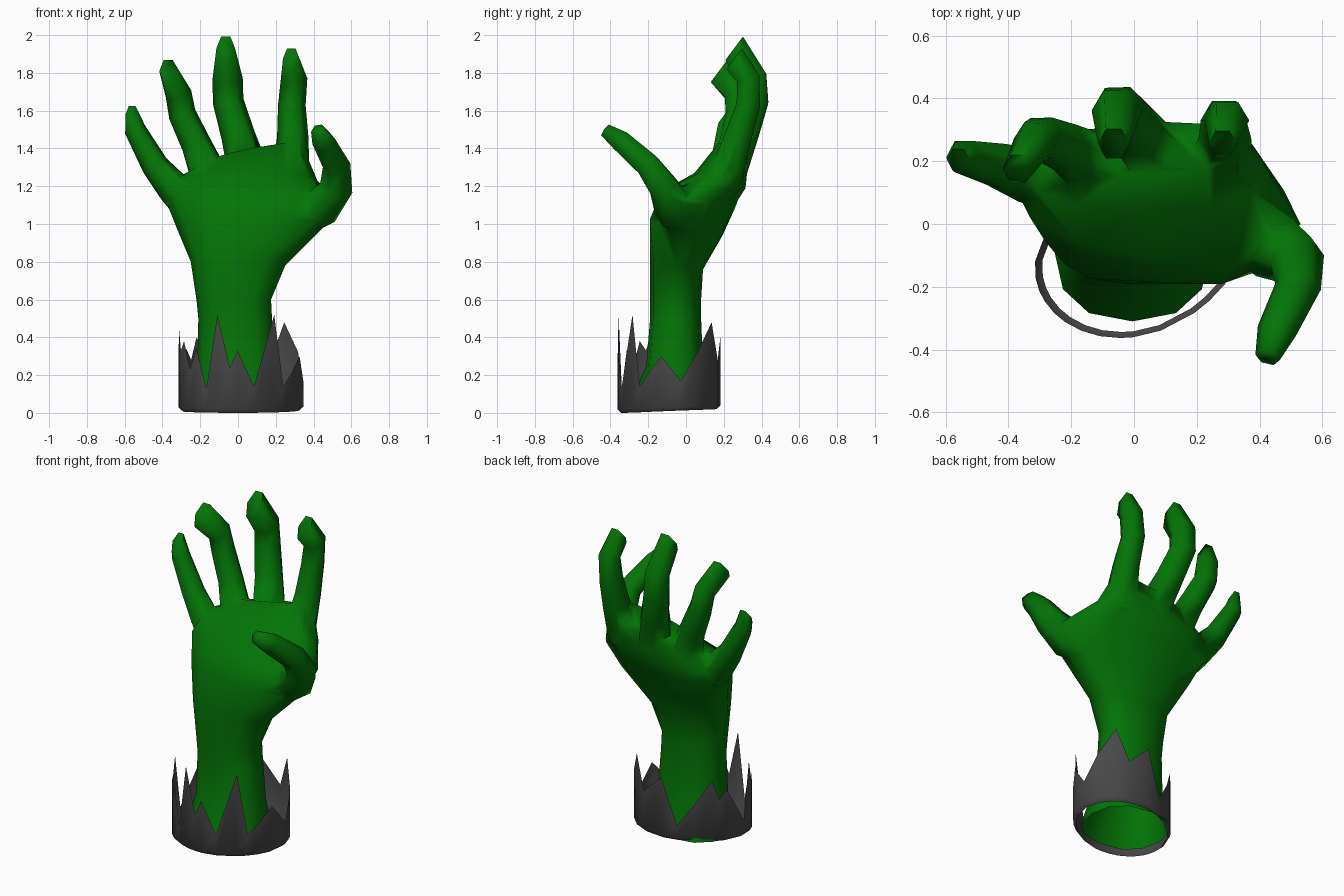
import bpy, bmesh
from math import cos, sin, pi, radians
from mathutils import Vector

cube = bpy.data.objects.get("Cube")
if cube:
    bpy.data.objects.remove(cube)


def material(name, rgb):
    m = bpy.data.materials.new(name)
    m.use_nodes = True
    col = (*rgb, 1)
    m.diffuse_color = col
    m.node_tree.nodes["Principled BSDF"].inputs["Base Color"].default_value = col
    return m


green = material("green skin", (0.001, 0.175, 0.002))
grey = material("dark grey cloth", (0.065, 0.065, 0.065))


def add_object(name, bm, mat):
    me = bpy.data.meshes.new(name)
    bm.to_mesh(me)
    bm.free()
    ob = bpy.data.objects.new(name, me)
    bpy.context.collection.objects.link(ob)
    me.materials.append(mat)
    return ob


def loft(name, rings, mat):
    """Closed skin over a list of equal point rings."""
    bm = bmesh.new()
    loops = [[bm.verts.new(p) for p in ring] for ring in rings]
    n = len(loops[0])
    for a, b in zip(loops, loops[1:]):
        for i in range(n):
            j = (i + 1) % n
            bm.faces.new((a[i], a[j], b[j], b[i]))
    bm.faces.new(loops[0][::-1])
    bm.faces.new(loops[-1])
    bmesh.ops.recalc_face_normals(bm, faces=bm.faces)
    return add_object(name, bm, mat)


def oval(centre, u, v, n, power=1.0):
    """Ring of points around centre with half axes u and v."""
    pts = []
    for k in range(n):
        c, s = cos(2 * pi * k / n), sin(2 * pi * k / n)
        c = abs(c) ** power * (1 if c > 0 else -1)
        s = abs(s) ** power * (1 if s > 0 else -1)
        pts.append(centre + u * c + v * s)
    return pts


def digit(name, path, curled=True):
    """Six-sided tapering tube; path holds x, y, z, radius."""
    pts = [Vector(p[:3]) for p in path]
    rings = []
    for i, p in enumerate(pts):
        t = (pts[min(i + 1, len(pts) - 1)] - pts[max(i - 1, 0)]).normalized()
        r, width = path[i][3], 1.0
        if curled and i == len(pts) - 1:      # slanted fingertip
            t, width = Vector((0, -0.8, 0.6)), 0.55
        side = Vector((1, 0, 0))
        side = (side - t * side.dot(t)).normalized()
        rings.append(oval(p, side * r * width, t.cross(side) * r, 6))
    return loft(name, rings, green)


# Forearm and palm: left edge, right edge, half depth, drop of the back side
sections = [
    ((-0.255, -0.08, 0.02), (0.245, -0.08, 0.02), 0.23, 0),
    ((-0.215, -0.06, 0.25), (0.20, -0.06, 0.25), 0.15, 0),
    ((-0.21, -0.055, 0.5), (0.18, -0.055, 0.5), 0.135, 0),
    ((-0.22, -0.055, 0.6), (0.175, -0.055, 0.6), 0.135, 0),
    ((-0.25, -0.05, 0.8), (0.25, -0.05, 0.78), 0.14, 0.03),
    ((-0.325, 0.05, 0.98), (0.45, -0.05, 0.98), 0.185, 0.05),
    ((-0.385, 0.13, 1.13), (0.53, 0.0, 1.13), 0.18, 0.05),
    ((-0.35, 0.18, 1.23), (0.42, 0.18, 1.23), 0.135, 0.04),
    ((-0.15, 0.23, 1.33), (0.34, 0.25, 1.42), 0.085, 0.03),
]
rings = []
for left, right, depth, drop in sections:
    a, b = Vector(left), Vector(right)
    rings.append(oval((a + b) / 2, (b - a) / 2, Vector((0, depth, -drop)), 12, 0.85))
hand = loft("hand", rings, green)

# Fingers and thumb
digits = [
    digit("little_finger", [(-0.23, 0.11, 1.04, 0.08), (-0.33, 0.155, 1.18, 0.092),
                            (-0.44, 0.19, 1.31, 0.072), (-0.545, 0.215, 1.50, 0.057),
                            (-0.56, 0.205, 1.58, 0.065)]),
    digit("ring_finger", [(-0.10, 0.13, 1.08, 0.08), (-0.15, 0.20, 1.25, 0.1),
                          (-0.22, 0.245, 1.42, 0.08), (-0.295, 0.275, 1.58, 0.073),
                          (-0.315, 0.265, 1.69, 0.07), (-0.37, 0.175, 1.81, 0.085)]),
    digit("middle_finger", [(0.07, 0.13, 1.12, 0.08), (0.05, 0.235, 1.3, 0.108),
                            (0.0, 0.305, 1.47, 0.09), (-0.052, 0.365, 1.65, 0.082),
                            (-0.055, 0.36, 1.77, 0.08), (-0.065, 0.255, 1.93, 0.09)]),
    digit("index_finger", [(0.24, 0.12, 1.1, 0.08), (0.28, 0.22, 1.28, 0.1),
                           (0.29, 0.275, 1.46, 0.083), (0.285, 0.33, 1.63, 0.073),
                           (0.297, 0.33, 1.77, 0.07), (0.282, 0.255, 1.875, 0.08)]),
    digit("thumb", [(0.3, 0.0, 1.0, 0.08), (0.43, -0.06, 1.08, 0.115),
                    (0.52, -0.115, 1.19, 0.09), (0.522, -0.2, 1.31, 0.074),
                    (0.455, -0.34, 1.435, 0.064), (0.425, -0.425, 1.495, 0.04)], False),
]

# Fuse the digits into the hand
for d in digits:
    mod = hand.modifiers.new("fuse", "BOOLEAN")
    mod.operation = "UNION"
    mod.solver = "EXACT"
    mod.object = d
bpy.context.view_layer.update()
fused = bpy.data.meshes.new_from_object(
    hand.evaluated_get(bpy.context.evaluated_depsgraph_get()))
hand.modifiers.clear()
hand.data = fused
for d in digits:
    bpy.data.objects.remove(d)

# Open the hollow wrist end and tidy the seams
bm = bmesh.new()
bm.from_mesh(fused)
caps = [f for f in bm.faces if all(v.co.z < 0.05 for v in f.verts)]
bmesh.ops.delete(bm, geom=caps, context="FACES_ONLY")
bmesh.ops.remove_doubles(bm, verts=bm.verts, dist=0.012)
bm.to_mesh(fused)
bm.free()

# Torn cuff: angle in degrees and height of each tooth or notch
teeth = [(13, .17), (50, .48), (63, .28), (85, .4), (102, .12), (143, .4), (152, .28),
         (161, .34), (186, .12), (197, .46), (205, .33), (212, .38), (221, .23),
         (229, .34), (239, .13), (249, .52), (260, .24), (267, .33), (283, .14),
         (307, .52), (320, .14), (351, .3)]
bm = bmesh.new()
columns = []
for i, (ang, top) in enumerate(teeth):
    nxt, nxt_top = teeth[(i + 1) % len(teeth)]
    span = (nxt - ang) % 360
    steps = 2 if span > 25 else 1
    for k in range(steps):
        a = radians(ang + span * k / steps)
        skew = 1 + 0.1 * sin(2 * a)
        z = top + (nxt_top - top) * k / steps
        base = 0.01 + 0.01 * sin(a)
        columns.append([
            bm.verts.new((0.015 + 0.325 * r * skew * cos(a), -0.09 + 0.268 * r * skew * sin(a), h))
            for r, h in ((0.93, base), (1, base + 0.02), (1, z))])
for a, b in zip(columns, columns[1:] + columns[:1]):
    for k in range(2):
        bm.faces.new((a[k], b[k], b[k + 1], a[k + 1]))
cuff = add_object("torn_cuff", bm, grey)

# Smooth shading with sharp creases kept
bpy.ops.object.select_all(action="DESELECT")
for ob in (hand, cuff):
    ob.select_set(True)
    bpy.context.view_layer.objects.active = ob
bpy.ops.object.shade_smooth_by_angle(angle=radians(85))
